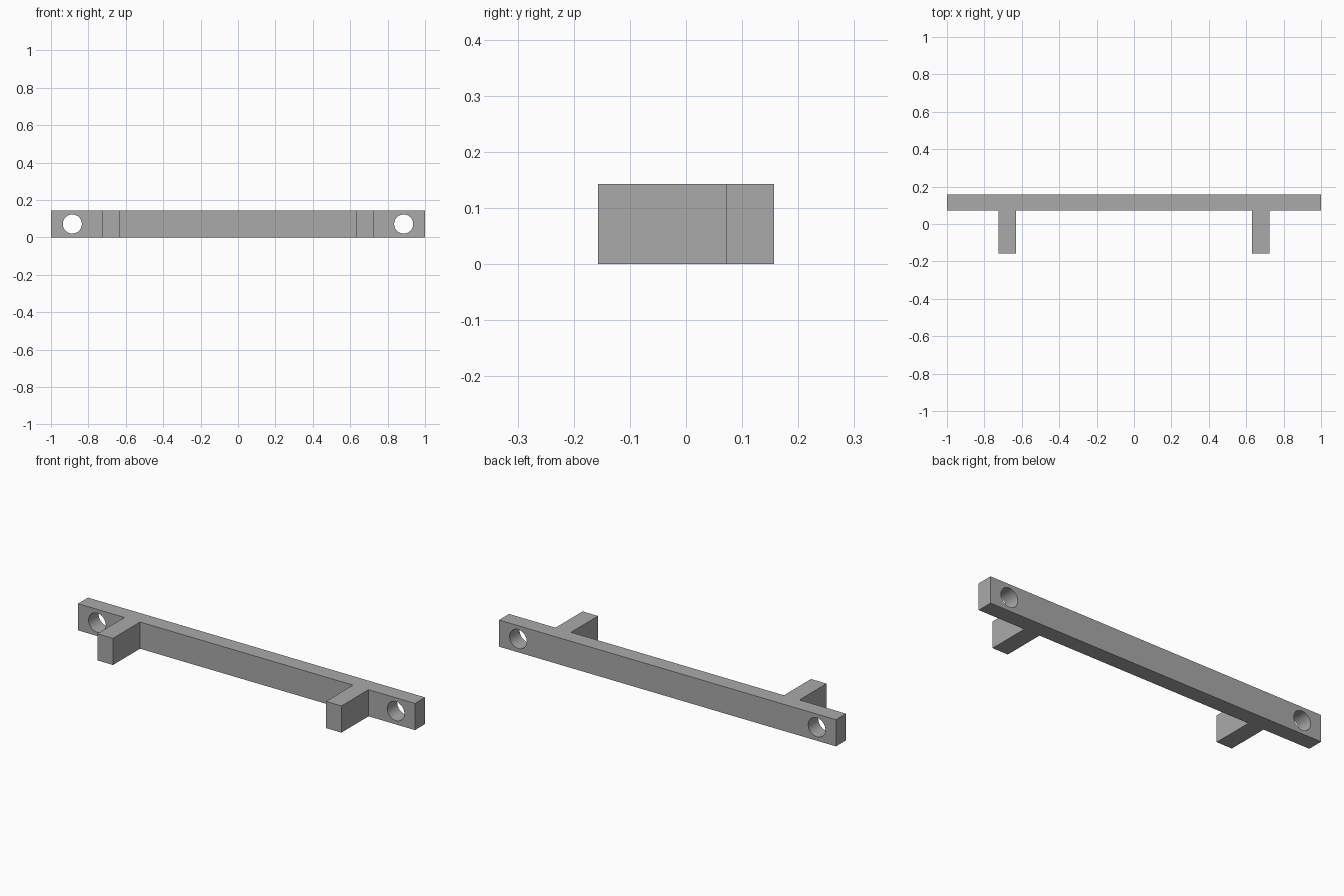
import bpy
import bmesh
from math import radians

cube = bpy.data.objects.get("Cube")
if cube:
    bpy.data.objects.remove(cube, do_unlink=True)

HEIGHT = 0.143
BACK, BAR_FRONT, PRONG_FRONT = 0.157, 0.072, -0.157
PRONG_IN, PRONG_OUT = 0.632, 0.724
HOLE_X, HOLE_R = 0.886, 0.051

grey = bpy.data.materials.new("plain grey")
grey.use_nodes = True
grey.diffuse_color = (0.4, 0.4, 0.4, 1)
grey.node_tree.nodes["Principled BSDF"].inputs["Base Color"].default_value = (0.4, 0.4, 0.4, 1)

# Bar with two forward prongs: half outline, mirrored, then extruded upward
half = [(1, BACK), (1, BAR_FRONT), (PRONG_OUT, BAR_FRONT), (PRONG_OUT, PRONG_FRONT),
        (PRONG_IN, PRONG_FRONT), (PRONG_IN, BAR_FRONT)]
outline = half + [(-x, y) for x, y in reversed(half)]
bm = bmesh.new()
base = bm.faces.new([bm.verts.new((x, y, 0)) for x, y in outline])
top = bmesh.ops.extrude_face_region(bm, geom=[base])["geom"]
bmesh.ops.translate(bm, vec=(0, 0, HEIGHT),
                    verts=[v for v in top if isinstance(v, bmesh.types.BMVert)])
bmesh.ops.recalc_face_normals(bm, faces=bm.faces)
mesh = bpy.data.meshes.new("pronged_bar")
bm.to_mesh(mesh)
bm.free()
mesh.materials.append(grey)
bar = bpy.data.objects.new("pronged_bar", mesh)
bpy.context.collection.objects.link(bar)

# Round through-holes near both ends
for side in (-1, 1):
    bpy.ops.mesh.primitive_cylinder_add(
        vertices=48, radius=HOLE_R, depth=0.2, rotation=(radians(90), 0, 0),
        location=(side * HOLE_X, (BACK + BAR_FRONT) / 2, HEIGHT / 2))
    cutter = bpy.context.object
    cutter.name = "hole_cutter"
    cutter.hide_render = True
    cutter.data.materials.append(grey)
    cut = bar.modifiers.new("hole", "BOOLEAN")
    cut.operation = "DIFFERENCE"
    cut.solver = "EXACT"
    cut.object = cutter
    bpy.context.view_layer.objects.active = bar
    bpy.ops.object.modifier_apply(modifier=cut.name)
    bpy.data.objects.remove(cutter, do_unlink=True)

# Smooth hole walls, sharp edges elsewhere
bpy.ops.object.select_all(action="DESELECT")
bar.select_set(True)
bpy.context.view_layer.objects.active = bar
bpy.ops.object.shade_smooth_by_angle(angle=radians(30))
